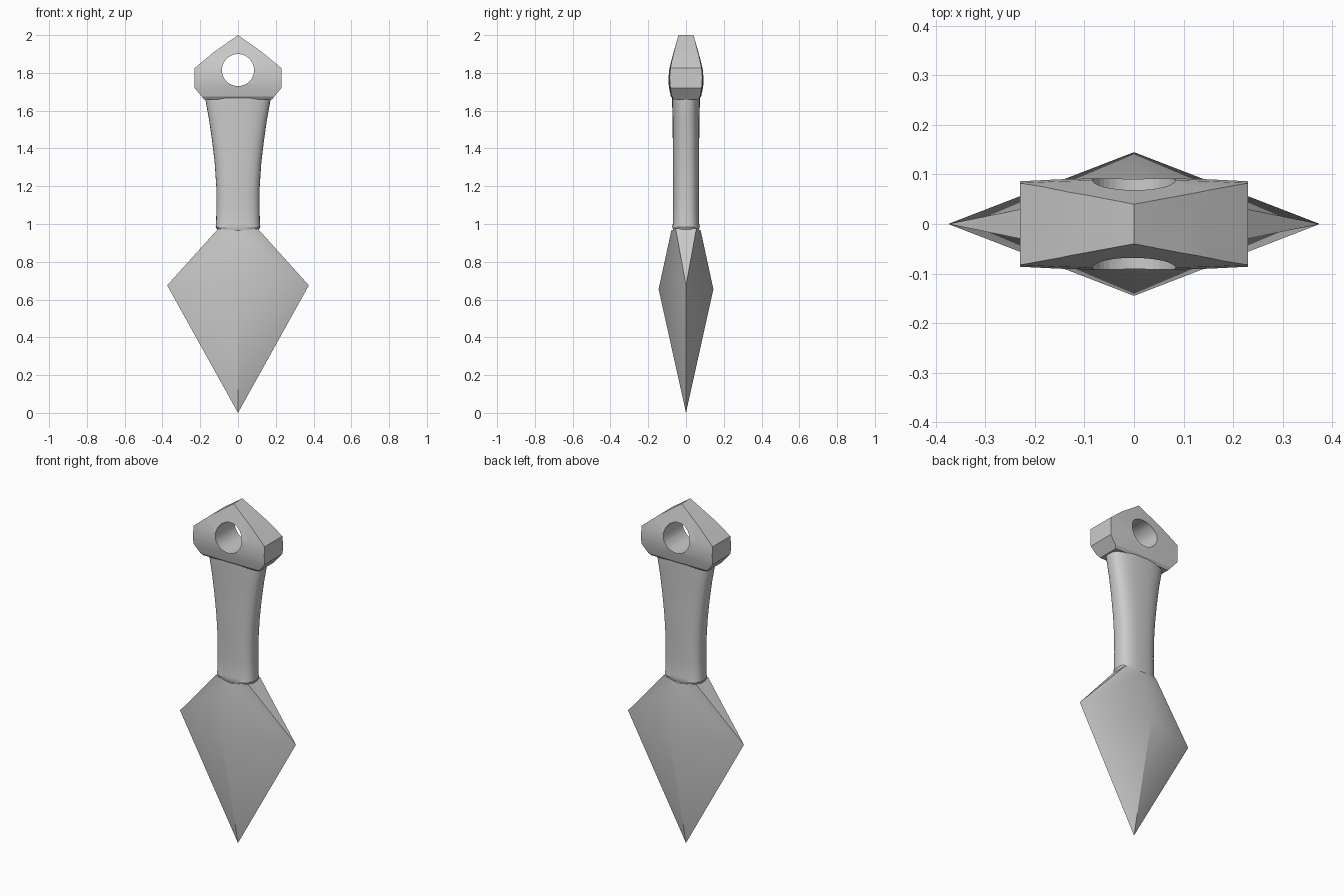
import bpy, bmesh, math

if "Cube" in bpy.data.objects:
    bpy.data.objects.remove(bpy.data.objects["Cube"])


def loft(name, rings, angle=30):
    """Skin a stack of equal-length vertex rings and cap both ends."""
    bm = bmesh.new()
    rows = [[bm.verts.new(p) for p in ring] for ring in rings]
    n = len(rows[0])
    for a, b in zip(rows, rows[1:]):
        for i in range(n):
            j = (i + 1) % n
            bm.faces.new((a[i], a[j], b[j], b[i]))
    bm.faces.new(rows[0][::-1])
    bm.faces.new(rows[-1])
    bmesh.ops.remove_doubles(bm, verts=bm.verts[:], dist=1e-5)
    bmesh.ops.recalc_face_normals(bm, faces=bm.faces[:])
    me = bpy.data.meshes.new(name)
    bm.to_mesh(me)
    bm.free()
    ob = bpy.data.objects.new(name, me)
    bpy.context.collection.objects.link(ob)
    smooth(ob, angle)
    return ob


def smooth(ob, angle):
    bpy.ops.object.select_all(action='DESELECT')
    ob.select_set(True)
    bpy.context.view_layer.objects.active = ob
    bpy.ops.object.shade_smooth_by_angle(angle=math.radians(angle))


def cut(ob, tool, operation):
    mod = ob.modifiers.new(operation.title(), 'BOOLEAN')
    mod.operation = operation
    mod.object = tool
    mod.solver = 'EXACT'
    bpy.context.view_layer.objects.active = ob
    bpy.ops.object.modifier_apply(modifier=mod.name)
    bpy.data.objects.remove(tool)


# Blade: four-sided spike below, six-sided shoulder above
bm = bmesh.new()
tip = bm.verts.new((0, 0, 0))
wide = [bm.verts.new(p) for p in
        ((.375, 0, .675), (0, .145, .655), (-.375, 0, .675), (0, -.145, .655))]
top = [bm.verts.new((x, y, z)) for x, y, z in
       ((.105, -.055, .975), (.105, .055, .975), (0, .078, .965),
        (-.105, .055, .975), (-.105, -.055, .975), (0, -.078, .965))]
for i in range(4):
    bm.faces.new((tip, wide[(i + 1) % 4], wide[i]))
for s, ids in ((0, (0, 1)), (2, (3, 4))):
    bm.faces.new((wide[s], top[ids[1]], top[ids[0]]))
for side, ridge, a, b in ((0, 1, 1, 2), (2, 1, 3, 2), (2, 3, 4, 5), (0, 3, 0, 5)):
    bm.faces.new((wide[side], wide[ridge], top[b]))
    bm.faces.new((wide[side], top[b], top[a]))
bm.faces.new(top)
bmesh.ops.recalc_face_normals(bm, faces=bm.faces[:])
me = bpy.data.meshes.new("blade")
bm.to_mesh(me)
bm.free()
blade = bpy.data.objects.new("blade", me)
bpy.context.collection.objects.link(blade)
smooth(blade, 42)


# Grip: rounded oblong section flaring towards the pommel
def oval(rx, ry, z, n=40, e=.75):
    pts = []
    for i in range(n):
        t = 2 * math.pi * i / n
        c, s = math.cos(t), math.sin(t)
        pts.append((math.copysign(abs(c) ** e, c) * rx,
                    math.copysign(abs(s) ** e, s) * ry, z))
    return pts


grip_profile = ((.105, .065, .96), (.118, .073, .985), (.116, .07, 1.0), (.114, .069, 1.1),
                (.115, .069, 1.2), (.123, .07, 1.32), (.137, .07, 1.44),
                (.153, .071, 1.55), (.173, .074, 1.66), (.173, .074, 1.68))
loft("grip", [oval(*p) for p in grip_profile])

# Pommel: thickness profile swept across x, trimmed to the house-shaped outline
half = ((.068, 1.66), (.08, 1.675), (.088, 1.71), (.093, 1.74), (.094, 1.78),
        (.09, 1.825), (.04, 2.0))
rings = []
for x, k in ((-.3, .88), (-.15, .96), (0, 1), (.15, .96), (.3, .88)):
    rings.append([(x, -y * k, z) for y, z in half] +
                 [(x, y * k, z) for y, z in reversed(half)])
pommel = loft("pommel", rings)

outline = ((0, 2.0), (.13, 1.908), (.23, 1.825), (.23, 1.72), (.18, 1.66),
           (-.18, 1.66), (-.23, 1.72), (-.23, 1.825), (-.13, 1.908))
trim = loft("trim", [[(x, y, z) for x, z in outline] for y in (-.3, .3)])
cut(pommel, trim, 'INTERSECT')

# Round eye through the pommel
bpy.ops.mesh.primitive_cylinder_add(vertices=40, radius=.085, depth=.6,
                                    location=(0, 0, 1.815),
                                    rotation=(math.pi / 2, 0, 0))
eye = bpy.context.object
cut(pommel, eye, 'DIFFERENCE')
smooth(pommel, 25)
